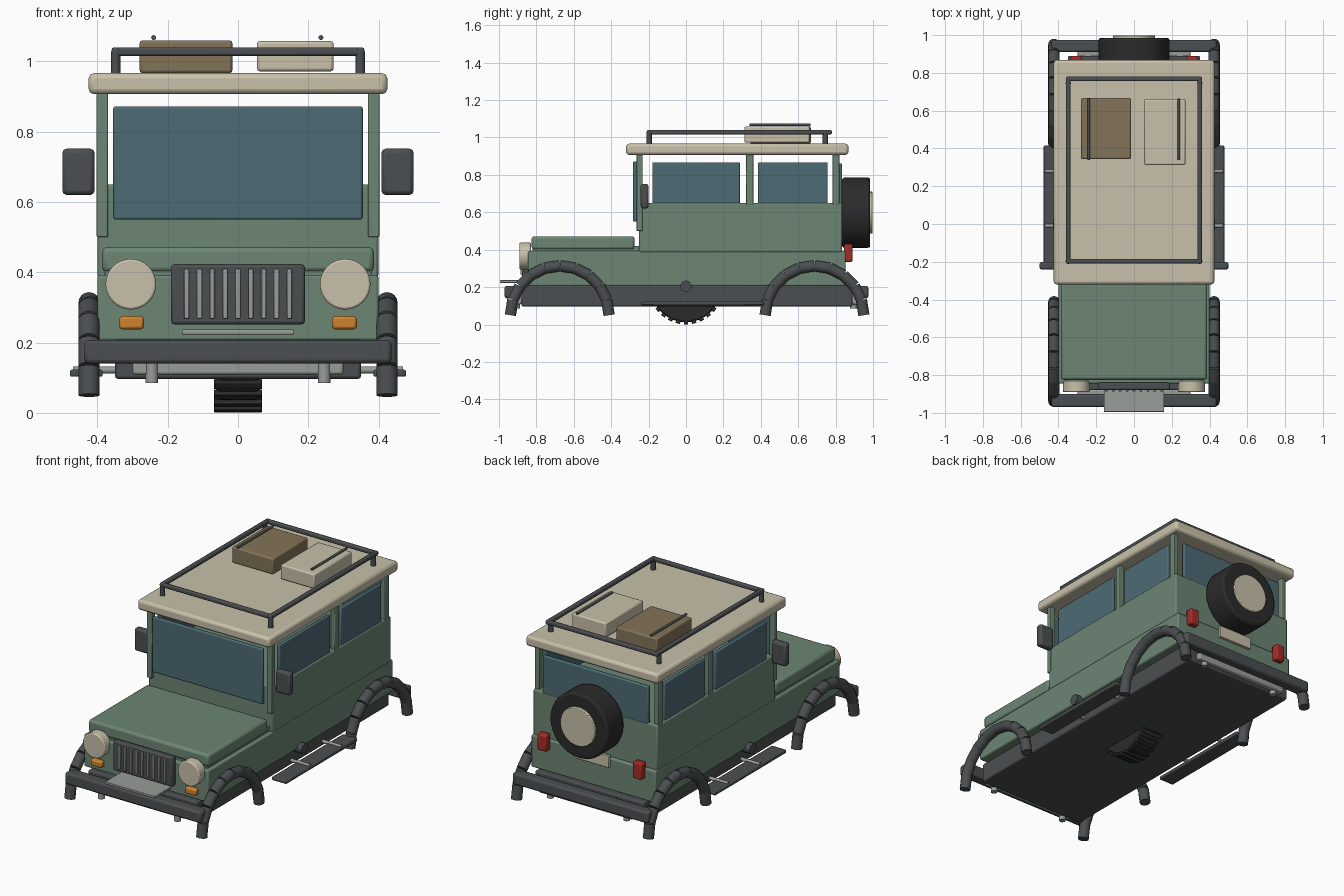
import bpy
import math
from mathutils import Matrix, Vector

cube = bpy.data.objects.get("Cube")
if cube:
    bpy.data.objects.remove(cube, do_unlink=True)


def material(name, r, g, b):
    m = bpy.data.materials.new(name)
    m.use_nodes = True
    m.diffuse_color = (r, g, b, 1)
    m.node_tree.nodes["Principled BSDF"].inputs["Base Color"].default_value = (r, g, b, 1)
    return m


GREEN = material("sage_green", 0.15, 0.24, 0.175)
CREAM = material("cream", 0.58, 0.53, 0.40)
BROWN = material("leather_brown", 0.23, 0.175, 0.10)
GLASS = material("window_blue", 0.075, 0.145, 0.175)
DARK = material("dark_grey", 0.07, 0.078, 0.082)
BLACK = material("tyre_black", 0.024, 0.024, 0.025)
STEEL = material("light_steel", 0.31, 0.34, 0.32)
ORANGE = material("indicator_orange", 0.62, 0.23, 0.03)
RED = material("tail_red", 0.38, 0.025, 0.02)


def finish(ob, name, mat, bevel):
    ob.name = name
    ob.data.materials.append(mat)
    if bevel:
        mod = ob.modifiers.new("soft_edges", "BEVEL")
        mod.width = bevel
        mod.segments = 2
        mod.limit_method = "ANGLE"
        mod.angle_limit = math.radians(40)
    bpy.ops.object.shade_smooth_by_angle(angle=math.radians(35))
    return ob


def box(name, mat, x, y, z, bevel=0.008):
    """Box from (low, high) pairs on each axis."""
    bpy.ops.mesh.primitive_cube_add(size=1)
    ob = bpy.context.object
    size = [b - a for a, b in (x, y, z)]
    centre = [(a + b) / 2 for a, b in (x, y, z)]
    ob.data.transform(Matrix.Translation(centre) @ Matrix.Diagonal((*size, 1)))
    return finish(ob, name, mat, min(bevel, min(size) * 0.3))


def rod(name, mat, start, end, radius, sides=24, bevel=0):
    """Cylinder running between two points."""
    a, b = Vector(start), Vector(end)
    bpy.ops.mesh.primitive_cylinder_add(vertices=sides, radius=radius, depth=(b - a).length)
    ob = bpy.context.object
    turn = (b - a).to_track_quat("Z", "Y").to_matrix().to_4x4()
    ob.data.transform(Matrix.Translation((a + b) / 2) @ turn)
    return finish(ob, name, mat, bevel)


def pair(name, mat, x, y, z, bevel=0.008):
    """Box on the left (+x) and its mirror on the right."""
    box(name + "_left", mat, x, y, z, bevel)
    box(name + "_right", mat, (-x[1], -x[0]), y, z, bevel)


# Chassis and bumpers
box("chassis", DARK, (-0.35, 0.35), (-0.88, 0.89), (0.097, 0.21))
box("front_bumper", DARK, (-0.437, 0.437), (-0.97, -0.90), (0.14, 0.207), 0.012)
box("rear_bumper", DARK, (-0.437, 0.437), (0.91, 0.975), (0.14, 0.207), 0.012)
for end, y in (("front", -0.895), ("rear", 0.905)):
    box(end + "_cross_bar", STEEL, (-0.30, 0.30), (y - 0.018, y + 0.018), (0.108, 0.15))
    for x in (-0.245, 0.245):
        rod(end + "_tow_pin", STEEL, (x, y - 0.01, 0.085), (x, y - 0.01, 0.15), 0.018)

# Body
box("lower_body", GREEN, (-0.40, 0.40), (-0.845, 0.853), (0.205, 0.392))
box("upper_body", GREEN, (-0.40, 0.40), (-0.25, 0.835), (0.385, 0.65))
box("hood", GREEN, (-0.387, 0.387), (-0.825, -0.275), (0.40, 0.472), 0.014)
box("hood_base", GREEN, (-0.38, 0.38), (-0.82, -0.25), (0.385, 0.42), 0.002)

# Cabin pillars, windows and roof
pair("front_pillar", GREEN, (0.37, 0.402), (-0.265, -0.233), (0.50, 0.91), 0.004)
pair("middle_pillar", GREEN, (0.37, 0.40), (0.32, 0.36), (0.64, 0.91), 0.004)
pair("rear_pillar", GREEN, (0.37, 0.40), (0.783, 0.82), (0.64, 0.91), 0.004)
box("windshield", GLASS, (-0.355, 0.355), (-0.283, -0.262), (0.55, 0.872))
box("rear_window", GLASS, (-0.34, 0.34), (0.813, 0.835), (0.64, 0.862))
pair("front_side_window", GLASS, (0.374, 0.394), (-0.18, 0.288), (0.645, 0.867))
pair("rear_side_window", GLASS, (0.374, 0.394), (0.385, 0.757), (0.645, 0.867))
box("roof", CREAM, (-0.425, 0.425), (-0.32, 0.868), (0.907, 0.967), 0.015)

# Roof rack
for x in (-0.348, 0.348):
    box("rack_side_rail", DARK, (x - 0.012, x + 0.012), (-0.21, 0.78), (1.016, 1.04))
    for y in (-0.197, 0.745):
        rod("rack_post", DARK, (x, y, 0.96), (x, y, 1.028), 0.014, 16)
for y in (-0.197, 0.768):
    box("rack_cross_rail", DARK, (-0.36, 0.36), (y - 0.012, y + 0.012), (1.016, 1.04))

# Luggage
box("brown_case", BROWN, (-0.28, -0.016), (0.343, 0.667), (0.967, 1.06))
box("cream_case", CREAM, (0.054, 0.272), (0.312, 0.66), (0.972, 1.058))
for x in (-0.24, 0.236):
    rod("luggage_strap", DARK, (x, 0.34, 1.068), (x, 0.665, 1.068), 0.007, 12)

# Grille
box("grille", DARK, (-0.19, 0.19), (-0.878, -0.84), (0.252, 0.423))
for i in range(9):
    x = (i - 4) * 0.0365
    box("grille_slat", STEEL, (x - 0.007, x + 0.007), (-0.886, -0.87), (0.268, 0.41), 0.003)
box("winch_plate", STEEL, (-0.16, 0.16), (-0.995, -0.84), (0.223, 0.237), 0.003)

# Lamps and mirrors
for x in (-0.305, 0.305):
    rod("headlight", CREAM, (x, -0.89, 0.366), (x, -0.83, 0.366), 0.072, 32, 0.006)
pair("indicator", ORANGE, (0.268, 0.338), (-0.875, -0.84), (0.238, 0.275))
pair("tail_light", RED, (0.278, 0.335), (0.845, 0.89), (0.335, 0.43))
pair("mirror", DARK, (0.408, 0.50), (-0.242, -0.20), (0.62, 0.752), 0.014)
box("rear_plate", CREAM, (-0.11, 0.11), (0.85, 0.868), (0.34, 0.41), 0.003)

# Side steps with brackets
pair("side_step", DARK, (0.385, 0.478), (-0.24, 0.415), (0.103, 0.123), 0.005)
for side in (-1, 1):
    for y in (-0.01, 0.28):
        rod("step_bracket", STEEL, (side * 0.34, y, 0.122), (side * 0.47, y, 0.122), 0.01, 12)

# Segmented tube fenders
SEGMENTS = 10
for side in (-1, 1):
    for end, y in (("front", -0.675), ("rear", 0.687)):
        points = []
        for i in range(SEGMENTS + 1):
            a = math.pi * i / SEGMENTS
            points.append((side * 0.424, y + 0.264 * math.cos(a), 0.05 + 0.264 * math.sin(a)))
        for a, b in zip(points, points[1:]):
            rod(end + "_fender_tube", DARK, a, b, 0.03, 16)

# Central wheel with tread blocks, on an axle
rod("wheel", BLACK, (-0.062, 0, 0.2), (0.062, 0, 0.2), 0.188, 48, 0.01)
rod("axle", DARK, (-0.43, 0, 0.205), (0.43, 0, 0.205), 0.03, 20)
TREADS = 28
for i in range(TREADS):
    tread = box("tread_block", BLACK, (-0.068, 0.068), (-0.012, 0.012), (0.18, 0.199), 0.002)
    spin = Matrix.Rotation(math.tau * i / TREADS, 4, "X")
    tread.data.transform(Matrix.Translation((0, 0, 0.2)) @ spin)

# Spare wheel
rod("spare_tyre", BLACK, (0, 0.835, 0.598), (0, 0.985, 0.598), 0.188, 48, 0.012)
rod("spare_hub", CREAM, (0, 0.95, 0.598), (0, 0.998, 0.598), 0.112, 32, 0.004)
